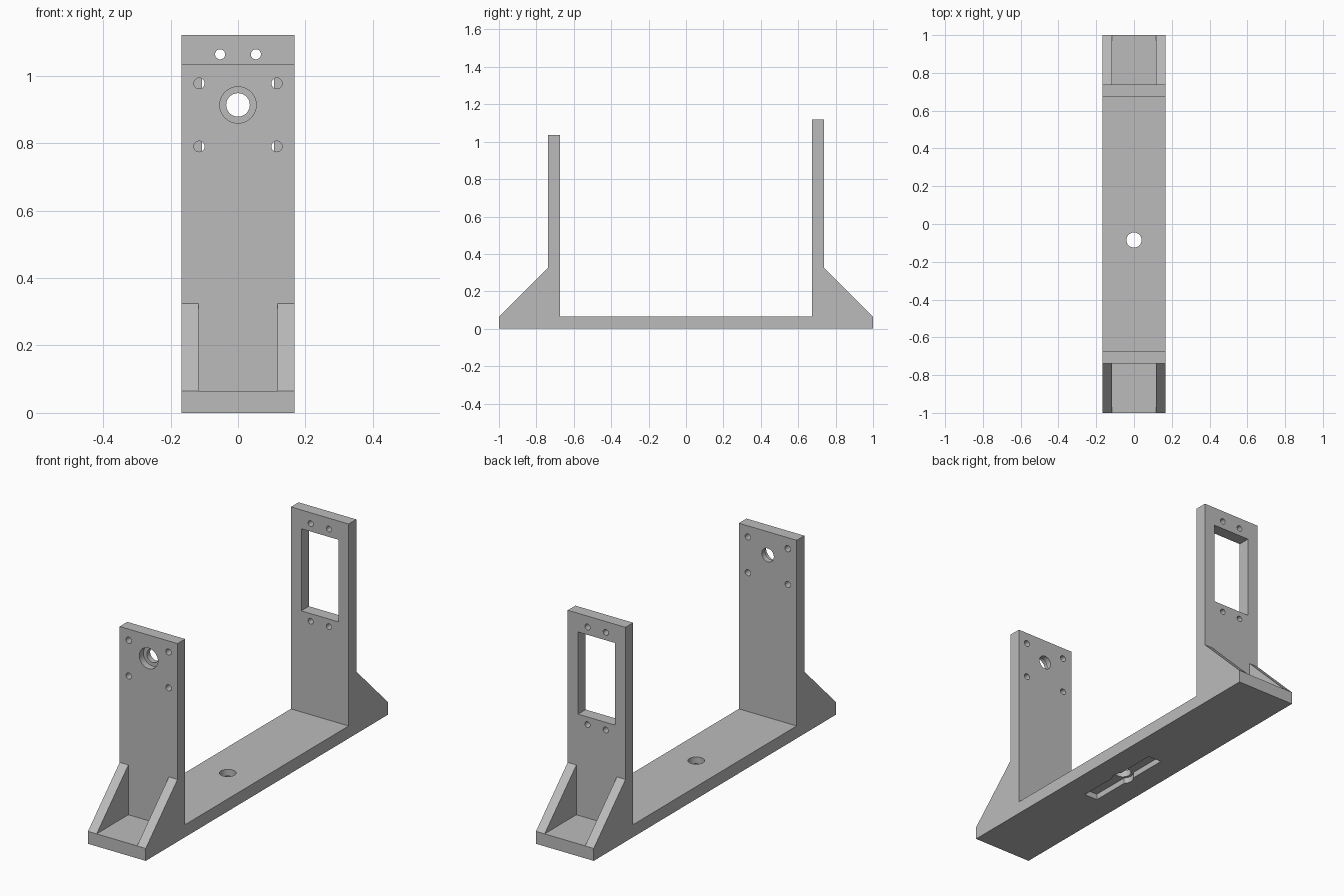
import bpy, bmesh, math
from mathutils import Matrix, Vector

cube = bpy.data.objects.get("Cube")
if cube:
    bpy.data.objects.remove(cube, do_unlink=True)

HALF_W = 0.167      # half width of the whole bracket
RIB_IN = 0.117      # inner face of the side ribs
FLOOR = 0.065       # base thickness
RIB_TOP = 0.325
INNER, OUTER = 0.675, 0.738   # inner and outer faces of the uprights
FRONT_TOP, REAR_TOP = 1.035, 1.12

grey = bpy.data.materials.new("plain_grey")
grey.use_nodes = True
colour = (0.5, 0.5, 0.5, 1)
grey.diffuse_color = colour
grey.node_tree.nodes["Principled BSDF"].inputs["Base Color"].default_value = colour


def make_object(name, bm):
    bmesh.ops.recalc_face_normals(bm, faces=bm.faces)
    mesh = bpy.data.meshes.new(name)
    bm.to_mesh(mesh)
    bm.free()
    mesh.materials.append(grey)
    obj = bpy.data.objects.new(name, mesh)
    bpy.context.collection.objects.link(obj)
    return obj


def cut(target, bm):
    """Subtract a shape from the target and discard the cutter."""
    cutter = make_object("cutter", bm)
    cutter.hide_render = True
    mod = target.modifiers.new("cut", 'BOOLEAN')
    mod.operation = 'DIFFERENCE'
    mod.solver = 'EXACT'
    mod.object = cutter
    bpy.context.view_layer.objects.active = target
    bpy.ops.object.modifier_apply(modifier=mod.name)
    bpy.data.objects.remove(cutter, do_unlink=True)


def cut_box(target, low, high):
    low, high = Vector(low), Vector(high)
    bm = bmesh.new()
    bmesh.ops.create_cube(bm, size=1, matrix=Matrix.Translation((low + high) / 2)
                          @ Matrix.Diagonal((*(high - low), 1)))
    cut(target, bm)


def cut_hole(target, centre, radius, length, axis='Y', sides=32):
    turn = Matrix.Rotation(math.pi / 2, 4, 'X') if axis == 'Y' else Matrix()
    bm = bmesh.new()
    bmesh.ops.create_cone(bm, cap_ends=True, segments=sides, radius1=radius,
                          radius2=radius, depth=length,
                          matrix=Matrix.Translation(centre) @ turn)
    cut(target, bm)


# Side profile of base, uprights and ribs, extruded across the width
profile = [(-1, 0), (1, 0), (1, FLOOR), (OUTER, RIB_TOP), (OUTER, REAR_TOP),
           (INNER, REAR_TOP), (INNER, FLOOR), (-INNER, FLOOR),
           (-INNER, FRONT_TOP), (-OUTER, FRONT_TOP), (-OUTER, RIB_TOP), (-1, FLOOR)]
bm = bmesh.new()
face = bm.faces.new([bm.verts.new((-HALF_W, y, z)) for y, z in profile])
side = bmesh.ops.extrude_face_region(bm, geom=[face])
bmesh.ops.translate(bm, vec=(2 * HALF_W, 0, 0),
                    verts=[v for v in side["geom"] if isinstance(v, bmesh.types.BMVert)])
bracket = make_object("mounting_bracket", bm)

# Pockets between the ribs at both ends
cut_box(bracket, (-RIB_IN, -1.1, FLOOR), (RIB_IN, -OUTER, 0.5))
cut_box(bracket, (-RIB_IN, OUTER, FLOOR), (RIB_IN, 1.1, 0.5))

# Front upright: stepped shaft hole and four screw holes
cut_hole(bracket, (0, -INNER, 0.913), 0.035, 0.3)
cut_hole(bracket, (0, -OUTER, 0.913), 0.054, 0.07)
for x in (-0.115, 0.115):
    for z in (0.79, 0.977):
        cut_hole(bracket, (x, -INNER, z), 0.016, 0.3, sides=20)

# Rear upright: rectangular window with screw holes above and below
cut_box(bracket, (-0.107, 0.6, 0.593), (0.107, 0.8, 1.022))
for x in (-0.053, 0.053):
    for z in (0.553, 1.063):
        cut_hole(bracket, (x, INNER, z), 0.015, 0.3, sides=20)

# Base: through hole, with a round recess and long slot underneath
HOLE_Y = -0.085
cut_hole(bracket, (0, HOLE_Y, 0), 0.04, 0.4, axis='Z')
cut_box(bracket, (-0.038, HOLE_Y - 0.243, -0.1), (0.038, HOLE_Y + 0.243, 0.03))
cut_hole(bracket, (0, HOLE_Y, 0), 0.052, 0.06, axis='Z')

# Smooth hole walls, crisp edges elsewhere
bpy.ops.object.select_all(action='DESELECT')
bracket.select_set(True)
bpy.context.view_layer.objects.active = bracket
bpy.ops.object.shade_smooth_by_angle(angle=math.radians(30))
